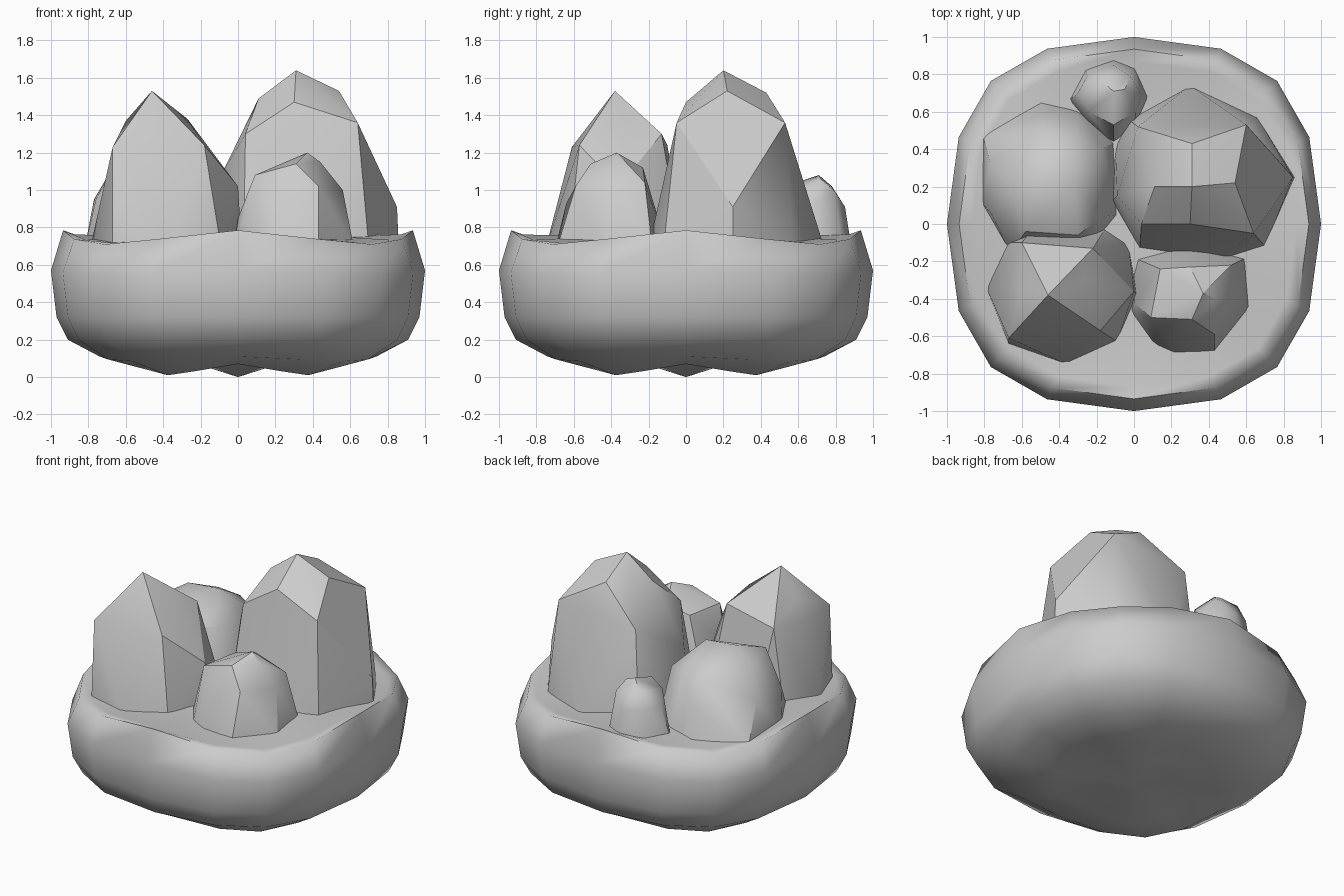
import bpy, bmesh, math
from math import cos, sin, pi


def finish(name, bm, angle):
    bmesh.ops.recalc_face_normals(bm, faces=bm.faces[:])
    me = bpy.data.meshes.new(name)
    bm.to_mesh(me)
    bm.free()
    ob = bpy.data.objects.new(name, me)
    bpy.context.collection.objects.link(ob)
    bpy.ops.object.select_all(action='DESELECT')
    ob.select_set(True)
    bpy.context.view_layer.objects.active = ob
    bpy.ops.object.shade_smooth_by_angle(angle=math.radians(angle))
    return ob


# Rounded-square bowl with a filled top: (scale, height, height change at corners)
PROFILE = [(0.22, 0.07, 0), (0.49, 0.07, -0.06), (0.74, 0.11, -0.025), (0.91, 0.20, 0),
           (0.97, 0.32, 0), (1.0, 0.57, -0.02), (0.935, 0.785, -0.075),
           (0.87, 0.762, -0.045), (0.5, 0.755, 0)]
# Outline of one quadrant, repeated four times
QUADRANT = [(1.0, 0.0), (0.937, 0.465), (0.765, 0.765), (0.465, 0.937)]


def bowl():
    outline = []
    for q in range(4):
        c, s = round(cos(q * pi / 2)), round(sin(q * pi / 2))
        outline += [(x * c - y * s, x * s + y * c) for x, y in QUADRANT]
    n = len(outline)
    bm = bmesh.new()
    rings = []
    for s, z, dip in PROFILE:
        ring = []
        for x, y in outline:
            k = sin(2 * math.atan2(y, x)) ** 2
            ring.append(bm.verts.new((s * x, s * y, z + dip * k)))
        rings.append(ring)
    for lo, hi in zip(rings, rings[1:]):
        for i in range(n):
            j = (i + 1) % n
            bm.faces.new((lo[i], lo[j], hi[j], hi[i]))
    for ring, z in ((rings[0], 0.0), (rings[-1], 0.755)):
        c = bm.verts.new((0, 0, z))
        for i in range(n):
            bm.faces.new((ring[i], ring[(i + 1) % n], c))
    finish("bowl", bm, 80)


# Faceted stone: hull around a base outline and upper corner points
def stone(name, base, upper, base_z=0.69, angle=24):
    bm = bmesh.new()
    for x, y in base:
        bm.verts.new((x, y, base_z))
    for p in upper:
        bm.verts.new(p)
    res = bmesh.ops.convex_hull(bm, input=bm.verts[:])
    junk = {v for v in res['geom_interior'] if isinstance(v, bmesh.types.BMVert)}
    junk |= {v for v in bm.verts if not v.link_faces}
    bmesh.ops.delete(bm, geom=list(junk), context='VERTS')
    bmesh.ops.dissolve_limit(bm, angle_limit=math.radians(3),
                             verts=bm.verts[:], edges=bm.edges[:])
    finish(name, bm, angle)


bowl()

stone("tall_right_stone",
      [(0.03, -0.14), (0.45, -0.20), (0.70, -0.12), (0.86, 0.25), (0.66, 0.57),
       (0.30, 0.74), (-0.03, 0.56), (-0.10, 0.42), (-0.12, 0.12)],
      [(0.31, 0.2, 1.64), (0.11, 0.2, 1.49), (0.54, 0.22, 1.53), (0.31, 0.43, 1.52),
       (0.60, 0.53, 1.36), (0.02, 0.52, 1.30), (0.64, -0.05, 1.36), (0.04, 0.0, 1.30),
       (0.85, 0.25, 0.91), (-0.09, 0.15, 1.08), (0.30, 0.0, 1.47)], angle=33)

stone("tall_left_stone",
      [(-0.67, -0.64), (-0.36, -0.75), (-0.09, -0.63), (0.02, -0.38), (-0.03, -0.10),
       (-0.15, -0.02), (-0.52, 0.0), (-0.68, -0.10), (-0.79, -0.34)],
      [(-0.46, -0.38, 1.53), (-0.67, -0.61, 1.23), (-0.18, -0.57, 1.24),
       (-0.22, -0.13, 1.30), (-0.27, -0.30, 1.38), (-0.60, -0.35, 1.37),
       (-0.60, -0.10, 1.24), (0.0, -0.36, 1.02), (-0.67, -0.33, 1.22)], angle=29)

stone("back_left_stone",
      [(-0.81, 0.48), (-0.50, 0.66), (-0.30, 0.62), (-0.10, 0.44), (-0.08, 0.05),
       (-0.22, -0.12), (-0.66, -0.16), (-0.82, 0.12)],
      [(-0.52, 0.20, 1.22), (-0.32, 0.24, 1.22), (-0.67, 0.22, 1.12), (-0.50, 0.50, 1.08),
       (-0.17, 0.40, 1.06), (-0.17, 0.04, 1.06), (-0.58, -0.04, 1.13), (-0.77, 0.33, 0.95),
       (-0.48, 0.59, 0.92), (-0.76, 0.05, 0.95), (-0.32, 0.48, 1.08),
       (-0.30, -0.06, 1.08)], angle=40)

stone("front_small_stone",
      [(-0.02, -0.48), (0.10, -0.65), (0.22, -0.70), (0.43, -0.69), (0.62, -0.45),
       (0.60, -0.18), (0.30, -0.10), (0.0, -0.18)],
      [(0.37, -0.37, 1.20), (0.09, -0.50, 1.08), (0.31, -0.51, 1.14), (0.44, -0.40, 1.15),
       (0.43, -0.59, 1.02), (0.56, -0.38, 1.0), (0.52, -0.22, 1.04), (0.14, -0.24, 1.08),
       (0.30, -0.23, 1.12), (0.0, -0.42, 0.85), (0.20, -0.64, 0.93)], angle=30)

stone("back_small_stone",
      [(-0.35, 0.66), (-0.26, 0.55), (-0.11, 0.42), (0.01, 0.52), (0.08, 0.68),
       (0.01, 0.84), (-0.11, 0.885), (-0.26, 0.83)],
      [(-0.11, 0.71, 1.08), (-0.05, 0.72, 1.06), (-0.19, 0.78, 1.02), (-0.02, 0.79, 1.0),
       (-0.11, 0.85, 0.91), (-0.30, 0.70, 0.93), (0.04, 0.69, 0.94), (-0.11, 0.53, 1.02),
       (-0.24, 0.60, 1.0), (0.01, 0.60, 1.0), (-0.25, 0.79, 0.93)], angle=42)
